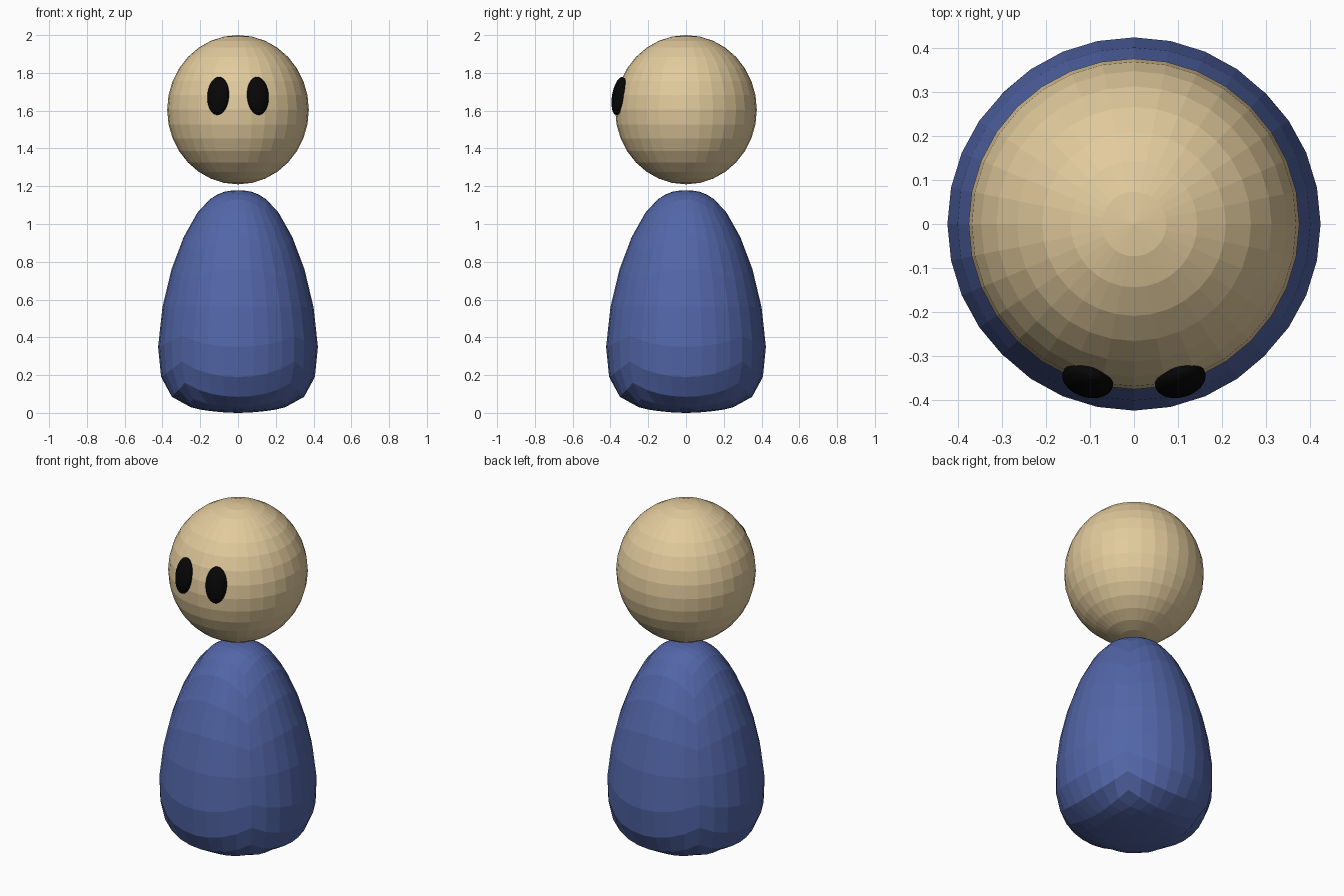
import bpy, bmesh, math
from mathutils import Vector, Matrix

if "Cube" in bpy.data.objects:
    bpy.data.objects.remove(bpy.data.objects["Cube"])


def material(name, rgb):
    m = bpy.data.materials.new(name)
    m.diffuse_color = (*rgb, 1)
    m.use_nodes = True
    m.node_tree.nodes["Principled BSDF"].inputs["Base Color"].default_value = m.diffuse_color
    return m


tan_skin = material("warm_tan", (0.76, 0.595, 0.335))
blue = material("muted_blue", (0.085, 0.132, 0.39))
black = material("black", (0.002, 0.002, 0.002))


def make_object(name, bm, mat):
    bmesh.ops.recalc_face_normals(bm, faces=bm.faces)
    mesh = bpy.data.meshes.new(name)
    bm.to_mesh(mesh)
    bm.free()
    mesh.materials.append(mat)
    obj = bpy.data.objects.new(name, mesh)
    bpy.context.collection.objects.link(obj)
    return obj


def ellipsoid(name, radii, mat, segments=32, rings=16):
    bm = bmesh.new()
    bmesh.ops.create_uvsphere(bm, u_segments=segments, v_segments=rings, radius=1)
    bmesh.ops.transform(bm, matrix=Matrix.Diagonal((*radii, 1)), verts=bm.verts)
    return make_object(name, bm, mat)


# Body: a gridded cube rounded into an egg with this (radius, height) profile
PROFILE = [(0, 1.177), (.075, 1.17), (.15, 1.13), (.215, 1.06), (.288, .93),
           (.352, .76), (.40, .56), (.423, .35), (.407, .19), (.35, .085),
           (.25, .03), (.13, .008), (0, 0)]


def profile_point(s):
    """Smooth (Catmull-Rom) interpolation along the profile, mirrored at the poles."""
    i = min(int(s), len(PROFILE) - 2)
    t = s - i

    def pt(k):
        if k < 0:
            return Vector((-PROFILE[1][0], PROFILE[1][1]))
        if k >= len(PROFILE):
            return Vector((-PROFILE[-2][0], PROFILE[-2][1]))
        return Vector(PROFILE[k])
    a, b, c, d = (pt(i + k) for k in (-1, 0, 1, 2))
    return 0.5 * (2 * b + (c - a) * t + (2 * a - 5 * b + 4 * c - d) * t ** 2
                  + (3 * b - a - 3 * c + d) * t ** 3)


bm = bmesh.new()
bmesh.ops.create_cube(bm, size=2)
bmesh.ops.subdivide_edges(bm, edges=bm.edges[:], cuts=7, use_grid_fill=True)
for v in bm.verts:
    d = Vector([math.tan(c * math.pi / 4) for c in v.co]).normalized()
    q = math.acos(max(-1, min(1, d.z))) / (math.pi / 4)    # 0 top .. 4 bottom
    s = 2 * q if q < 1 else (2 + 4 * (q - 1) if q < 3 else 10 + 2 * (q - 3))
    r, z = profile_point(min(max(s, 0), 12))
    phi = math.atan2(d.y, d.x)
    v.co = (r * math.cos(phi), r * math.sin(phi), max(z, 0))
make_object("body", bm, blue)

# Head: slightly tall sphere floating above the body
HEAD_R, HEAD_H, HEAD_Z = 0.375, 0.395, 1.605
head = ellipsoid("head", (HEAD_R, HEAD_R, HEAD_H), tan_skin)
head.location.z = HEAD_Z

# Eyes: flattened ovals lying on the head surface
for side, name in ((-1, "right_eye"), (1, "left_eye")):
    x, z = side * 0.105, 0.073
    y = -HEAD_R * math.sqrt(1 - (x / HEAD_R) ** 2 - (z / HEAD_H) ** 2)
    normal = Vector((x / HEAD_R ** 2, y / HEAD_R ** 2, z / HEAD_H ** 2))
    eye = ellipsoid(name, (0.059, 0.036, 0.102), black)
    eye.location = (x, y, HEAD_Z + z)
    eye.rotation_euler = normal.to_track_quat('-Y', 'Z').to_euler()
